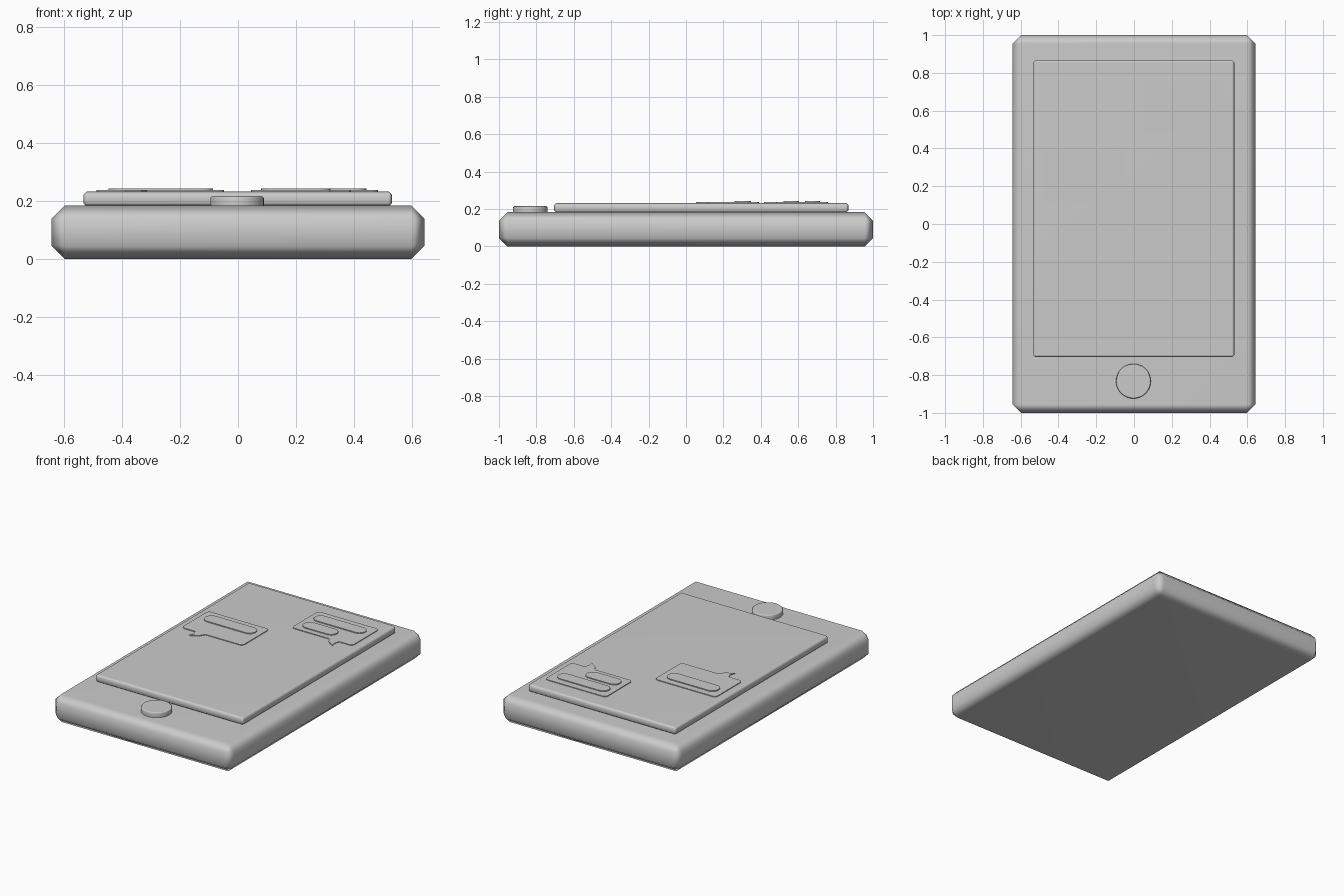
import bpy, bmesh, math

cube = bpy.data.objects.get("Cube")
if cube:
    bpy.data.objects.remove(cube, do_unlink=True)

grey = bpy.data.materials.new("plain_grey")
grey.use_nodes = True
COLOUR = (0.6, 0.6, 0.6, 1)
grey.diffuse_color = COLOUR
grey.node_tree.nodes["Principled BSDF"].inputs["Base Color"].default_value = COLOUR


def plate(name, outline, z0, z1, bevel=0, angle=60):
    """Extrude a flat outline from z0 to z1, then bevel and smooth it."""
    bm = bmesh.new()
    face = bm.faces.new([bm.verts.new((x, y, z0)) for x, y in outline])
    top = bmesh.ops.extrude_face_region(bm, geom=[face])["geom"]
    for v in top:
        if isinstance(v, bmesh.types.BMVert):
            v.co.z = z1
    bmesh.ops.recalc_face_normals(bm, faces=bm.faces)
    mesh = bpy.data.meshes.new(name)
    bm.to_mesh(mesh)
    bm.free()
    mesh.materials.append(grey)
    obj = bpy.data.objects.new(name, mesh)
    bpy.context.collection.objects.link(obj)
    bpy.ops.object.select_all(action='DESELECT')
    obj.select_set(True)
    bpy.context.view_layer.objects.active = obj
    if bevel:
        mod = obj.modifiers.new("Bevel", 'BEVEL')
        mod.width = bevel
        mod.segments = 1
        mod.limit_method = 'ANGLE'
        mod.angle_limit = math.radians(40)
        bpy.ops.object.modifier_apply(modifier=mod.name)
    bpy.ops.object.shade_smooth_by_angle(angle=math.radians(angle))
    if bevel:
        mod = obj.modifiers.new("Weighted Normal", 'WEIGHTED_NORMAL')
        mod.keep_sharp = True
    return obj


def rect(x0, x1, y0, y1):
    return [(x0, y0), (x1, y0), (x1, y1), (x0, y1)]


def arc(cx, cy, r, start, end, n):
    return [(cx + r * math.cos(a), cy + r * math.sin(a))
            for a in (math.radians(start + (end - start) * i / n) for i in range(n + 1))]


def rounded(x0, x1, y0, y1, r, n, tail=()):
    """Rounded rectangle, with optional points along the bottom edge."""
    return (arc(x0 + r, y0 + r, r, 180, 270, n) + list(tail)
            + arc(x1 - r, y0 + r, r, 270, 360, n)
            + arc(x1 - r, y1 - r, r, 0, 90, n)
            + arc(x0 + r, y1 - r, r, 90, 180, n))


def pill(name, x0, x1, y0, y1):
    r = (y1 - y0) / 2
    cy = (y0 + y1) / 2
    outline = arc(x1 - r, cy, r, -90, 90, 12) + arc(x0 + r, cy, r, 90, 270, 12)
    return plate(name, outline, 0.232, 0.243, angle=30)


# Body, screen and round button
plate("body", rect(-0.643, 0.643, -1, 1), 0, 0.183, 0.045)
plate("screen", rect(-0.533, 0.531, -0.705, 0.868), 0.18, 0.232, 0.012)
plate("home_button", arc(-0.003, -0.832, 0.092, 0, 360, 48)[:-1], 0.17, 0.216, 0.006)

# Speech bubbles with their tails
right_tail = [(0.315, 0.485), (0.335, 0.452), (0.385, 0.417), (0.378, 0.45), (0.388, 0.485)]
left_tail = [(-0.388, 0.115), (-0.378, 0.085), (-0.388, 0.053), (-0.335, 0.08), (-0.315, 0.115)]
plate("sent_bubble", rounded(0.045, 0.482, 0.485, 0.76, 0.022, 5, right_tail), 0.228, 0.237, angle=30)
plate("received_bubble", rounded(-0.487, -0.048, 0.115, 0.39, 0.022, 5, left_tail), 0.228, 0.237, angle=30)

# Message lines
pill("sent_line_long", 0.08, 0.442, 0.635, 0.717)
pill("sent_line_short", 0.08, 0.318, 0.52, 0.605)
pill("received_line", -0.447, -0.086, 0.26, 0.348)
